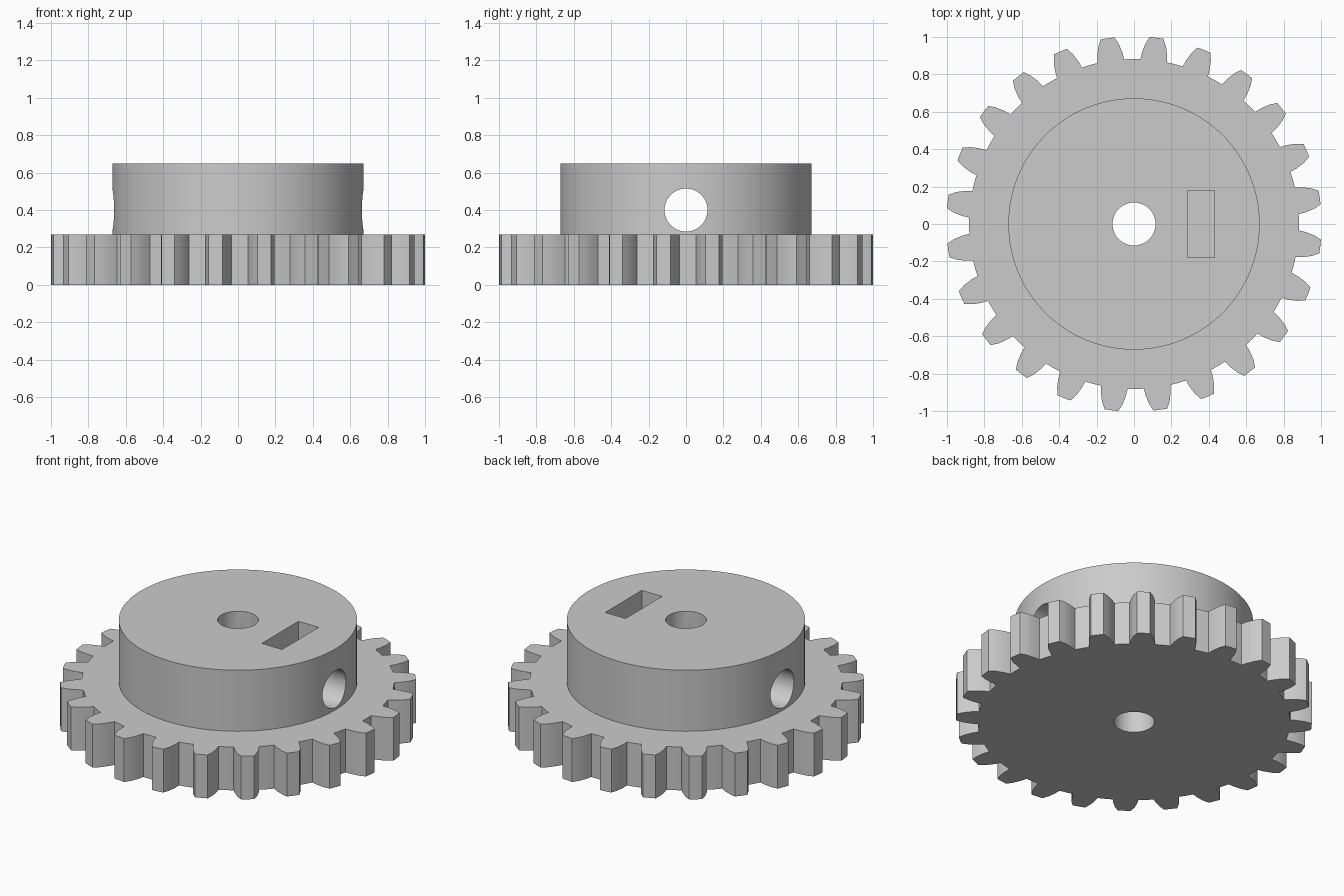
import bpy, bmesh, math
from math import radians, cos, sin

cube = bpy.data.objects.get("Cube")
if cube:
    bpy.data.objects.remove(cube, do_unlink=True)

TEETH = 24
PHASE = 8.1          # angle of the first tooth, degrees
GEAR_TOP = 0.27
HUB_TOP = 0.65
HUB_RADIUS = 0.672
HOLE_RADIUS = 0.115
HOLE_Z = 0.4

grey = bpy.data.materials.new("plain grey")
grey.use_nodes = True
colour = (0.6, 0.6, 0.6, 1)
grey.diffuse_color = colour
grey.node_tree.nodes["Principled BSDF"].inputs["Base Color"].default_value = colour


def gear_outline():
    """Closed outline: curved flanks, arc tip and arc root for each tooth."""
    flank = [(0.882, 4.7), (0.92, 4.2), (0.965, 3.3), (1.003, 2.1)]
    tooth = [(r, -a) for r, a in flank] + [(1.003, 0)]
    tooth += [(r, a) for r, a in reversed(flank)]
    tooth.append((0.882, 180 / TEETH))
    points = []
    for i in range(TEETH):
        for r, a in tooth:
            t = radians(PHASE + i * 360 / TEETH + a)
            points.append((r * cos(t), r * sin(t), 0))
    return points


def make_gear():
    bm = bmesh.new()
    base = bm.faces.new([bm.verts.new(p) for p in gear_outline()])
    out = bmesh.ops.extrude_face_region(bm, geom=[base])
    top = [v for v in out["geom"] if isinstance(v, bmesh.types.BMVert)]
    bmesh.ops.translate(bm, vec=(0, 0, GEAR_TOP), verts=top)
    bmesh.ops.recalc_face_normals(bm, faces=bm.faces)
    mesh = bpy.data.meshes.new("hub_gear")
    bm.to_mesh(mesh)
    bm.free()
    obj = bpy.data.objects.new("hub_gear", mesh)
    bpy.context.collection.objects.link(obj)
    return obj


def cylinder(name, radius, depth, location, rotation=(0, 0, 0), sides=64):
    bpy.ops.mesh.primitive_cylinder_add(vertices=sides, radius=radius, depth=depth,
                                        location=location, rotation=rotation)
    bpy.context.object.name = name
    return bpy.context.object


def box(name, low, high):
    centre = [(a + b) / 2 for a, b in zip(low, high)]
    bpy.ops.mesh.primitive_cube_add(size=1, location=centre)
    obj = bpy.context.object
    obj.name = name
    obj.scale = [b - a for a, b in zip(low, high)]
    return obj


def combine(target, tool, operation):
    mod = target.modifiers.new(tool.name, 'BOOLEAN')
    mod.operation = operation
    mod.solver = 'EXACT'
    mod.object = tool
    tool.hide_render = True
    bpy.context.view_layer.update()
    bpy.ops.object.select_all(action='DESELECT')
    bpy.context.view_layer.objects.active = target
    target.select_set(True)
    bpy.ops.object.modifier_apply(modifier=mod.name)
    bpy.data.objects.remove(tool, do_unlink=True)


# Toothed wheel with a raised hub
gear = make_gear()
hub_base = GEAR_TOP / 2
hub = cylinder("hub", HUB_RADIUS, HUB_TOP - hub_base,
               (0, 0, (HUB_TOP + hub_base) / 2), sides=128)
combine(gear, hub, 'UNION')

# Axle bore, cross hole for the grub screw, and nut slot
combine(gear, cylinder("axle_bore", HOLE_RADIUS, 3, (0, 0, 0)), 'DIFFERENCE')
combine(gear, cylinder("screw_hole", HOLE_RADIUS, 3, (0, 0, HOLE_Z),
                       (0, radians(90), 0)), 'DIFFERENCE')
combine(gear, box("nut_slot", (0.29, -0.18, 0.22), (0.43, 0.18, 1)), 'DIFFERENCE')

# Finish: one colour, smooth curves with crisp edges
gear.data.materials.clear()
gear.data.materials.append(grey)
for face in gear.data.polygons:
    face.material_index = 0
bpy.ops.object.select_all(action='DESELECT')
gear.select_set(True)
bpy.context.view_layer.objects.active = gear
bpy.ops.object.shade_smooth_by_angle(angle=radians(30))
